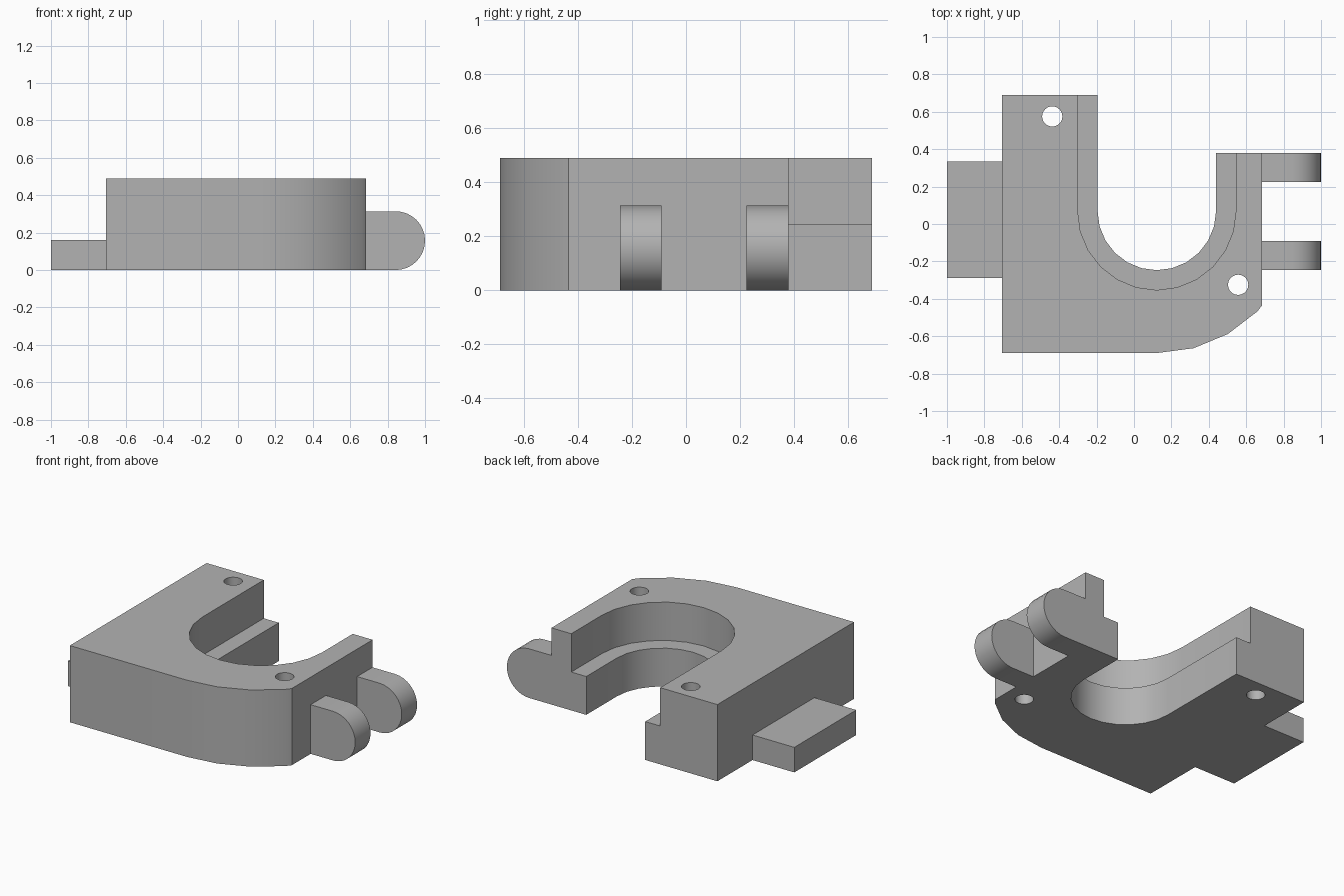
import bpy, bmesh, math
from mathutils import Matrix, Vector

cube = bpy.data.objects.get("Cube")
if cube:
    bpy.data.objects.remove(cube, do_unlink=True)

grey = bpy.data.materials.new("plain grey")
grey.use_nodes = True
colour = (0.45, 0.45, 0.45, 1)
grey.diffuse_color = colour
grey.node_tree.nodes["Principled BSDF"].inputs["Base Color"].default_value = colour

HEIGHT, LEDGE = 0.49, 0.245
CX, CY = 0.122, 0.07          # shared centre of the curved walls
SIDE, BACK, ARM_END = 0.685, 0.69, 0.38


def arc(cx, cy, radius, start, end, steps):
    angles = [math.radians(start + (end - start) * i / steps) for i in range(steps + 1)]
    return [(cx + radius * math.cos(a), cy + radius * math.sin(a)) for a in angles]


def prism(name, outline, low, high, upright=False):
    """Extrude an outline along z, or along y when upright."""
    bm = bmesh.new()
    face = bm.faces.new([bm.verts.new((x, y, low)) for x, y in outline])
    result = bmesh.ops.extrude_face_region(bm, geom=[face])
    moved = [v for v in result["geom"] if isinstance(v, bmesh.types.BMVert)]
    bmesh.ops.translate(bm, verts=moved, vec=Vector((0, 0, high - low)))
    if upright:
        bm.transform(Matrix(((1, 0, 0, 0), (0, 0, 1, 0), (0, 1, 0, 0), (0, 0, 0, 1))))
    bmesh.ops.recalc_face_normals(bm, faces=bm.faces)
    mesh = bpy.data.meshes.new(name)
    bm.to_mesh(mesh)
    bm.free()
    mesh.materials.append(grey)
    obj = bpy.data.objects.new(name, mesh)
    bpy.context.collection.objects.link(obj)
    return obj


def activate(obj):
    bpy.ops.object.select_all(action="DESELECT")
    obj.select_set(True)
    bpy.context.view_layer.objects.active = obj


def cut(obj, cutter):
    activate(obj)
    mod = obj.modifiers.new("cut", "BOOLEAN")
    mod.operation, mod.solver, mod.object = "DIFFERENCE", "EXACT", cutter
    bpy.ops.object.modifier_apply(modifier=mod.name)
    bpy.data.objects.remove(cutter, do_unlink=True)


def u_shape(radius):
    return [(CX - radius, 1)] + arc(CX, CY, radius, 180, 360, 12) + [(CX + radius, 1)]


# Main block: rounded front corner trimmed flat at the left side
corner = arc(CX, CY, 0.76, -90, -45, 3)
body = prism("body", [(-0.705, BACK), (-0.705, -BACK)] + corner +
             [(SIDE, -0.435), (SIDE, ARM_END), (CX, ARM_END), (CX, BACK)], 0, HEIGHT)

# Stepped U-shaped channel
cut(body, prism("channel_cutter", u_shape(0.317), -0.1, HEIGHT + 0.1))
cut(body, prism("ledge_cutter", u_shape(0.423), LEDGE, HEIGHT + 0.1))

# Vertical screw holes
for x, y in ((-0.437, 0.575), (0.557, -0.325)):
    cut(body, prism("hole_cutter", arc(x, y, 0.054, 0, 360, 32)[:-1], -0.1, HEIGHT + 0.1))

# Side tab
tab = prism("side_tab", [(-1, -0.29), (-0.705, -0.29), (-0.705, 0.335), (-1, 0.335)], 0, 0.16)

# Pair of hinge lugs with pin holes
parts = [body, tab]
R = 0.157
lug_outline = [(SIDE, 0)] + arc(1 - R, R, R, -90, 90, 16) + [(SIDE, 2 * R)]
for name, y0, y1 in (("front_lug", -0.245, -0.09), ("back_lug", 0.225, ARM_END)):
    lug = prism(name, lug_outline, y0, y1, upright=True)
    cut(lug, prism("pin_cutter", arc(1 - R, R, 0.08, 0, 360, 32)[:-1],
                   y0 - 0.1, y1 + 0.1, upright=True))
    parts.append(lug)

for obj in parts:
    activate(obj)
    bpy.ops.object.shade_smooth_by_angle(angle=math.radians(30))
